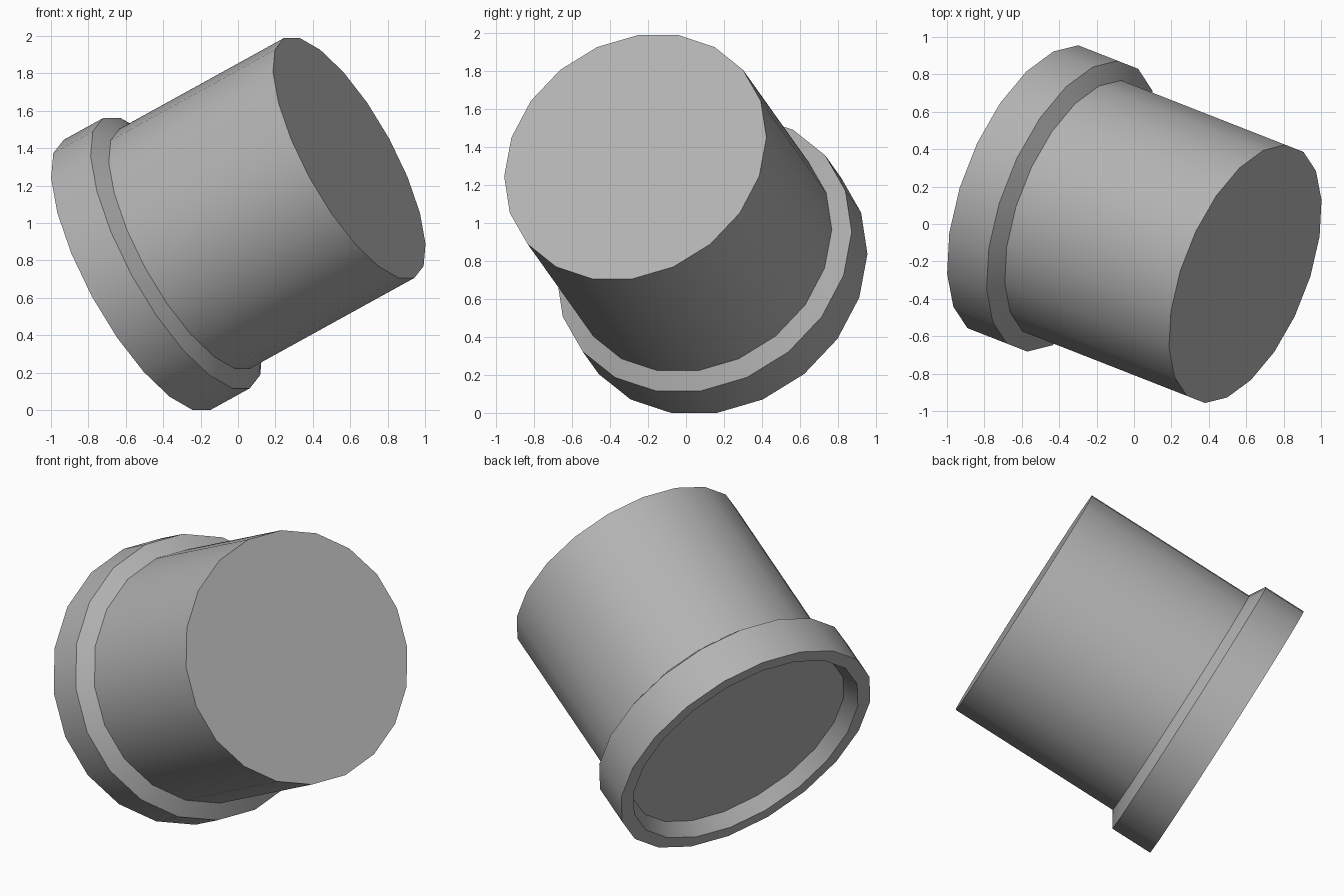
import bpy, bmesh, math
from mathutils import Vector, Matrix

if "Cube" in bpy.data.objects:
    bpy.data.objects.remove(bpy.data.objects["Cube"])

SIDES = 20
axis = Vector((0.829, -0.325, 0.457)).normalized()
base = Vector((-0.54, 0.178, 0.722))          # centre of the flange's rear face

# Local frame: Z along the plug axis, X pointing as far up as possible
up = (Vector((0, 0, 1)) - axis * axis.z).normalized()
side = axis.cross(up)
frame = Matrix.Translation(base) @ Matrix((up, side, axis)).transposed().to_4x4()

# Closed profile (radius, height): recess floor, rim, flange, bevel, body, end cap
profile = [(0.695, 0.085), (0.74, 0.0), (0.822, 0.0), (0.822, 0.255),
           (0.73, 0.31), (0.73, 1.37)]

bm = bmesh.new()
rings = []
for r, h in profile:
    ring = []
    for i in range(SIDES):
        a = 2 * math.pi * (i + 0.5) / SIDES
        ring.append(bm.verts.new((r * math.cos(a), r * math.sin(a), h)))
    rings.append(ring)
for lo, hi in zip(rings, rings[1:]):
    for i in range(SIDES):
        j = (i + 1) % SIDES
        bm.faces.new((lo[i], lo[j], hi[j], hi[i]))
bm.faces.new(rings[0][::-1])                  # recessed floor
bm.faces.new(rings[-1])                       # flat end
bmesh.ops.recalc_face_normals(bm, faces=bm.faces)
bm.transform(frame)

mesh = bpy.data.meshes.new("flanged_plug")
bm.to_mesh(mesh)
bm.free()
obj = bpy.data.objects.new("flanged_plug", mesh)
bpy.context.collection.objects.link(obj)

# Darker grey finish
grey = bpy.data.materials.new("dark_grey")
grey.diffuse_color = (0.45, 0.45, 0.45, 1)
grey.use_nodes = True
grey.node_tree.nodes["Principled BSDF"].inputs["Base Color"].default_value = grey.diffuse_color
mesh.materials.append(grey)

bpy.context.view_layer.objects.active = obj
obj.select_set(True)
bpy.ops.object.shade_smooth_by_angle(angle=math.radians(30))
